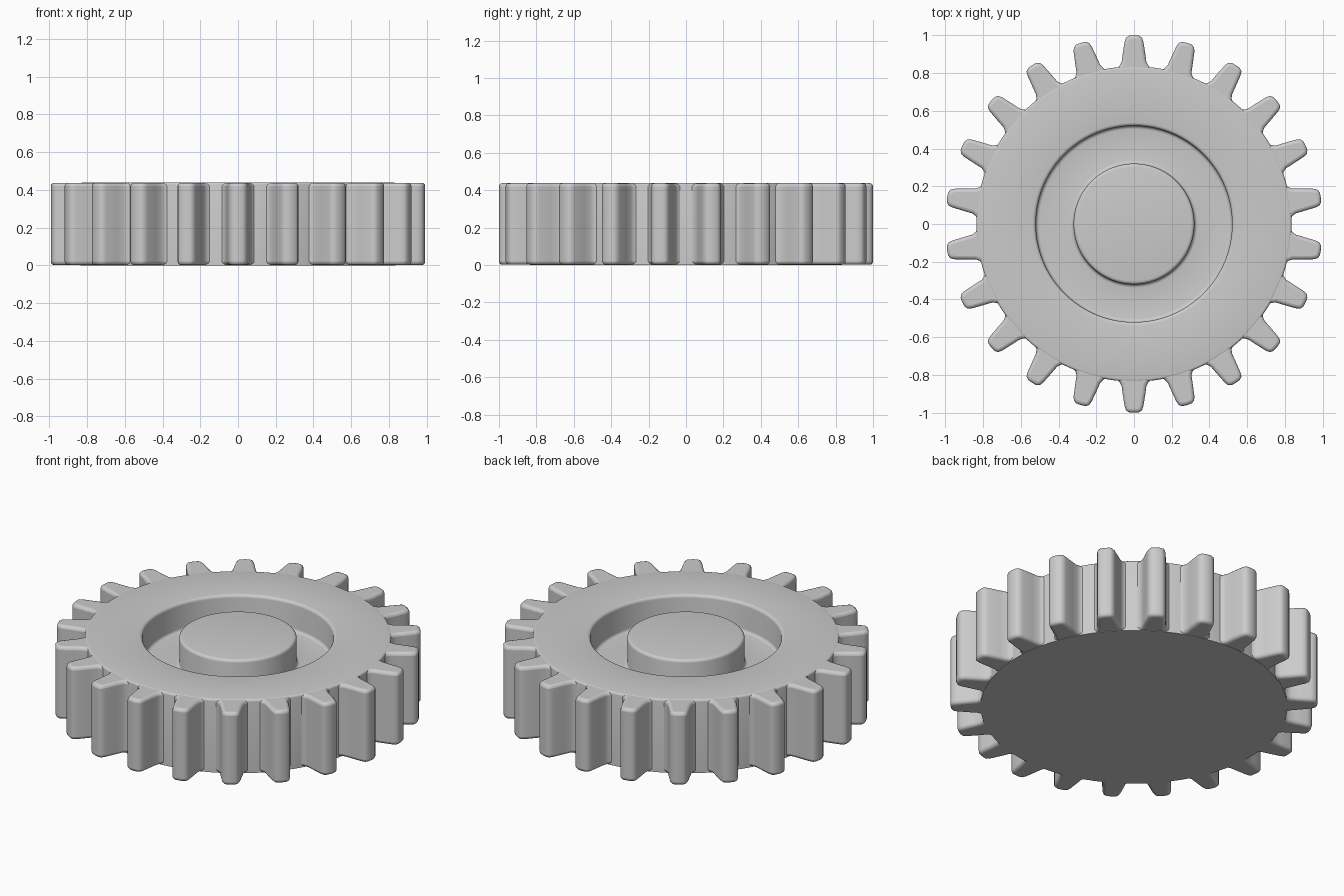
import bpy, bmesh, math
from mathutils import Matrix, Vector

if "Cube" in bpy.data.objects:
    bpy.data.objects.remove(bpy.data.objects["Cube"], do_unlink=True)

HEIGHT = 0.44
TEETH = 22

grey = bpy.data.materials.new("light grey")
grey.use_nodes = True
colour = (0.6, 0.6, 0.6, 1)
grey.diffuse_color = colour
grey.node_tree.nodes["Principled BSDF"].inputs["Base Color"].default_value = colour


def make_object(name, bm):
    mesh = bpy.data.meshes.new(name)
    bmesh.ops.recalc_face_normals(bm, faces=bm.faces)
    bm.to_mesh(mesh)
    bm.free()
    mesh.materials.append(grey)
    obj = bpy.data.objects.new(name, mesh)
    bpy.context.collection.objects.link(obj)
    return obj


def smooth(obj):
    bpy.ops.object.select_all(action='DESELECT')
    obj.select_set(True)
    bpy.context.view_layer.objects.active = obj
    bpy.ops.object.shade_smooth_by_angle(angle=math.radians(40))


def rounded(corners, steps=4):
    """Round each (r, z, radius) corner of an open profile."""
    points = []
    for i, (r, z, size) in enumerate(corners):
        here = Vector((r, z))
        if size == 0:
            points.append(here)
            continue
        start = here + (Vector(corners[i - 1][:2]) - here).normalized() * size
        end = here + (Vector(corners[i + 1][:2]) - here).normalized() * size
        centre = start + end - here
        for k in range(steps + 1):
            a = math.pi / 2 * k / steps
            points.append(centre + (start - centre) * math.cos(a) + (end - centre) * math.sin(a))
    return points


# Turned body: flat underside, rim, ring-shaped recess and central hub
profile = rounded([(0, 0, 0), (0.835, 0, 0), (0.835, HEIGHT, 0.012),
                   (0.52, HEIGHT, 0.018), (0.52, 0.27, 0.018),
                   (0.32, 0.27, 0.018), (0.32, HEIGHT, 0.018), (0, HEIGHT, 0)])
bm = bmesh.new()
verts = [bm.verts.new((p.x, 0, p.y)) for p in profile]
edges = [bm.edges.new(pair) for pair in zip(verts, verts[1:])]
bmesh.ops.spin(bm, geom=verts + edges, cent=(0, 0, 0), axis=(0, 0, 1),
               angle=2 * math.pi, steps=TEETH * 6, use_merge=True)
bmesh.ops.remove_doubles(bm, verts=bm.verts, dist=0.0001)
smooth(make_object("gear_body", bm))

# Ring of teeth: one flared outline, mirrored, extruded and repeated
half = [(0.1, 0.78), (0.1, 0.822), (0.078, 0.835), (0.066, 0.857), (0.06, 0.9),
        (0.05, 0.965), (0.042, 0.988), (0.026, 0.998)]
outline = half + [(0, 1)] + [(-x, y) for x, y in reversed(half)]
bm = bmesh.new()
for i in range(TEETH):
    turn = Matrix.Rotation(math.tau * i / TEETH, 4, 'Z')
    face = bm.faces.new([bm.verts.new(turn @ Vector((x, y, 0.002))) for x, y in outline])
    top = bmesh.ops.extrude_face_region(bm, geom=[face])["geom"]
    bmesh.ops.translate(bm, vec=(0, 0, HEIGHT - 0.004),
                        verts=[v for v in top if isinstance(v, bmesh.types.BMVert)])
teeth = make_object("gear_teeth", bm)
bevel = teeth.modifiers.new("rounded_edges", 'BEVEL')
bevel.width = 0.018
bevel.segments = 3
bevel.limit_method = 'ANGLE'
bevel.angle_limit = math.radians(60)
bevel.use_clamp_overlap = False
smooth(teeth)
